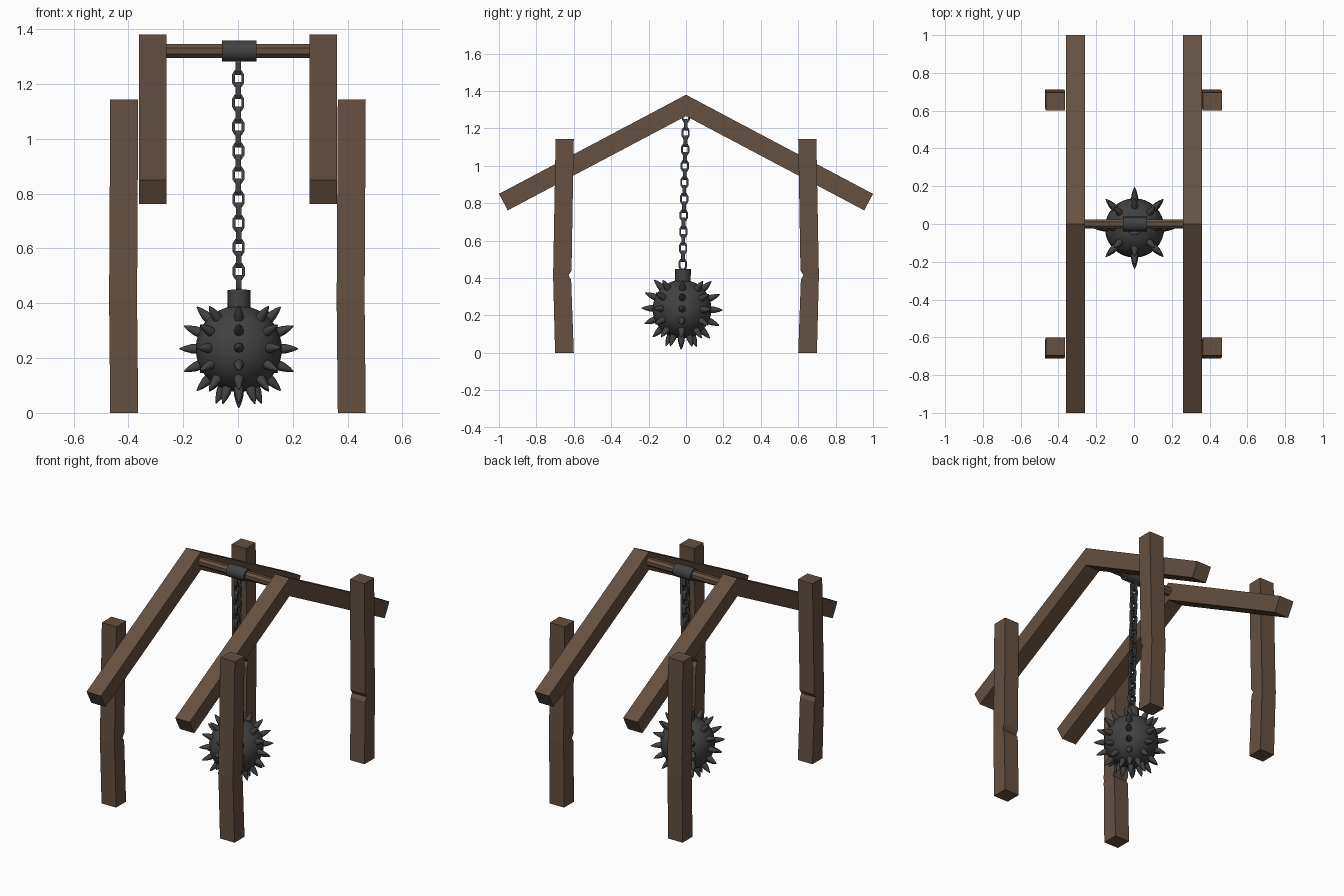
import bpy, bmesh, math
from mathutils import Matrix, Vector

if "Cube" in bpy.data.objects:
    bpy.data.objects.remove(bpy.data.objects["Cube"])


def material(name, rgb):
    m = bpy.data.materials.new(name)
    m.diffuse_color = (*rgb, 1)
    m.use_nodes = True
    m.node_tree.nodes["Principled BSDF"].inputs["Base Color"].default_value = m.diffuse_color
    return m


WOOD = material("brown wood", (0.13, 0.081, 0.052))
IRON = material("dark iron", (0.054, 0.054, 0.055))


def finish(name, bm, mat, smooth=None):
    bmesh.ops.recalc_face_normals(bm, faces=bm.faces)
    me = bpy.data.meshes.new(name)
    bm.to_mesh(me)
    bm.free()
    me.materials.append(mat)
    ob = bpy.data.objects.new(name, me)
    bpy.context.collection.objects.link(ob)
    if smooth:
        bpy.ops.object.select_all(action='DESELECT')
        ob.select_set(True)
        bpy.context.view_layer.objects.active = ob
        bpy.ops.object.shade_smooth_by_angle(angle=math.radians(smooth))
    return ob


def loft(bm, rings, caps=True, closed=False):
    """Skin a list of equal-length point rings."""
    vs = [[bm.verts.new(p) for p in r] for r in rings]
    n, count = len(vs[0]), len(vs)
    for i in range(count if closed else count - 1):
        a, b = vs[i], vs[(i + 1) % count]
        for k in range(n):
            bm.faces.new((a[k], a[(k + 1) % n], b[(k + 1) % n], b[k]))
    if caps and not closed:
        bm.faces.new(vs[0])
        bm.faces.new(vs[-1])


def cylinder(bm, r1, r2, depth, matrix, sides):
    bmesh.ops.create_cone(bm, cap_ends=True, segments=sides, radius1=r1, radius2=r2,
                          depth=depth, matrix=matrix)


# Posts: slightly bowed, with a chip on the inward face
def post(name, sx, sy):
    # height, outer y, inner y, x shift
    profile = [(0, 0.70, 0.60, 0), (0.39, 0.71, 0.614, -0.004), (0.415, 0.711, 0.628, -0.005),
               (0.44, 0.71, 0.612, -0.004), (1.144, 0.697, 0.60, 0)]
    bm = bmesh.new()
    rings = []
    for z, yo, yi, dx in profile:
        x0, x1 = sx * 0.364 + dx, sx * 0.466 + dx
        rings.append([(x0, sy * yi, z), (x1, sy * yi, z), (x1, sy * yo, z), (x0, sy * yo, z)])
    loft(bm, rings)
    finish(name, bm, WOOD)


# Rafters: chevron beams meeting at the ridge
def rafter(name, sx):
    bm = bmesh.new()
    stations = [(-1, .85, -.953, .762), (0, 1.38, 0, 1.266), (1, .85, .953, .762)]
    rings = []
    for yt, zt, yb, zb in stations:
        a, b = sx * 0.26, sx * 0.361
        rings.append([(a, yt, zt), (b, yt, zt), (b, yb, zb), (a, yb, zb)])
    loft(bm, rings)
    finish(name, bm, WOOD)


for side, sx in (("left", -1), ("right", 1)):
    rafter(f"{side}_rafter", sx)
    for end, sy in (("front", -1), ("back", 1)):
        post(f"{end}_{side}_post", sx, sy)

# Crossbar and its iron collar
along_x = Matrix.Rotation(math.pi / 2, 4, 'Y')
turn = Matrix.Rotation(math.pi / 8, 4, 'Z')
bm = bmesh.new()
cylinder(bm, 0.027, 0.027, 0.56, Matrix.Translation((0, 0, 1.32)) @ along_x @ turn, 8)
finish("crossbar", bm, WOOD)
bm = bmesh.new()
cylinder(bm, 0.039, 0.039, 0.126, Matrix.Translation((0.005, 0, 1.32)) @ along_x @ turn, 16)
finish("crossbar_collar", bm, IRON, 30)

# Chain: flat-banded links, alternately turned a quarter
bm = bmesh.new()
LINKS, TOP, BOTTOM = 19, 1.285, 0.45
pitch = (TOP - BOTTOM) / LINKS
outline = [(1, .5), (.55, 1), (-.55, 1), (-1, .5), (-1, -.5), (-.55, -1), (.55, -1), (1, -.5)]
for i in range(LINKS):
    t = (i + 0.5) / LINKS
    place = (Matrix.Translation((0.003 * t, -0.018 * t, TOP - pitch * (i + 0.5)))
             @ Matrix.Rotation(math.pi / 2 * ((i + 1) % 2), 4, 'Z'))
    rings = []
    for u, w in outline:
        section = [(.022, .031, -.010), (.022, .031, .010), (.012, .021, .010), (.012, .021, -.010)]
        rings.append([place @ Vector((u * a, d, w * h)) for a, h, d in section])
    loft(bm, rings, closed=True)
finish("chain", bm, IRON)

# Spiked ball with neck, hanging slightly forward
CENTRE = Matrix.Translation((0.003, -0.021, 0.234)) @ Matrix.Rotation(math.radians(-1.4), 4, 'X')
bm = bmesh.new()
bmesh.ops.create_uvsphere(bm, u_segments=32, v_segments=20, radius=0.157, matrix=CENTRE)
finish("ball", bm, IRON, 40)
bm = bmesh.new()
cylinder(bm, 0.042, 0.042, 0.075, CENTRE @ Matrix.Translation((0, 0, 0.177)), 16)
finish("ball_neck", bm, IRON, 30)

# Spikes: rings of eight by latitude, plus one underneath
bm = bmesh.new()
spikes = [(lat, az * 45) for lat in (45, 22.5, 0, -22.5, -45, -67.5) for az in range(8)]
for lat, az in spikes + [(-90, 0)]:
    aim = (CENTRE @ Matrix.Rotation(math.radians(az), 4, 'Z')
           @ Matrix.Rotation(math.radians(90 - lat), 4, 'Y'))
    rings = [[aim @ Vector((r * math.cos(k * math.pi / 4), r * math.sin(k * math.pi / 4), h))
              for k in range(8)]
             for r, h in ((.019, .145), (.017, .172), (.010, .198), (.002, .216))]
    loft(bm, rings)
finish("ball_spikes", bm, IRON, 50)
